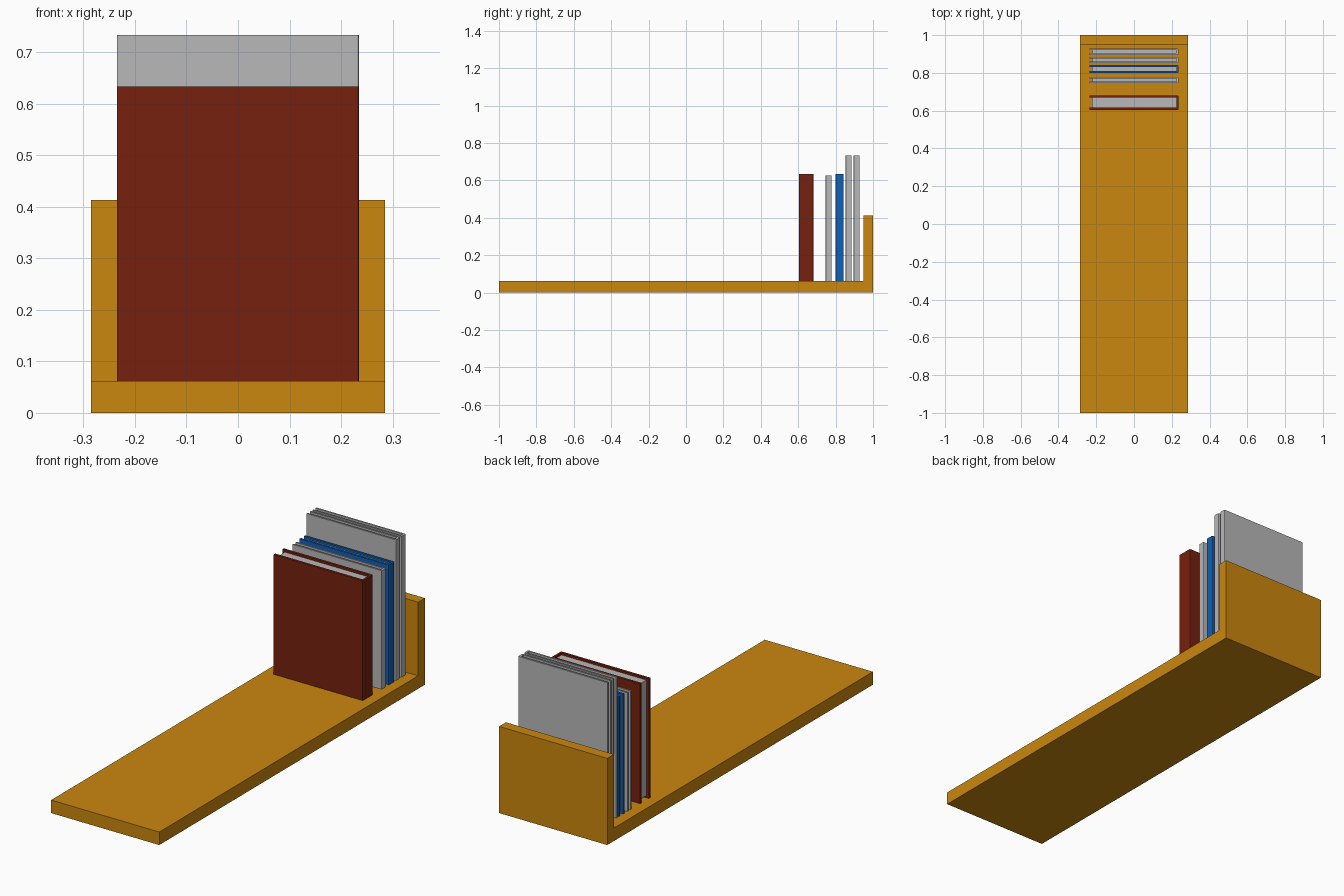
import bpy, bmesh

if "Cube" in bpy.data.objects:
    bpy.data.objects.remove(bpy.data.objects["Cube"])


def material(name, rgb):
    m = bpy.data.materials.new(name)
    m.diffuse_color = (*rgb, 1)
    m.use_nodes = True
    m.node_tree.nodes["Principled BSDF"].inputs["Base Color"].default_value = m.diffuse_color
    return m


wood = material("warm_wood", (0.60, 0.242, 0.0045))
red = material("dark_red", (0.18, 0.0150, 0.0045))
blue = material("bright_blue", (0.005, 0.12, 0.47))
grey = material("light_grey", (0.48, 0.48, 0.48))


def prism(name, outline, axis, lo, hi, mat):
    """Extrude a 2D outline along x (outline is y,z) or z (outline is x,y)."""
    bm = bmesh.new()
    place = (lambda a, b: (lo, a, b)) if axis == 'x' else (lambda a, b: (a, b, lo))
    face = bm.faces.new([bm.verts.new(place(a, b)) for a, b in outline])
    ext = bmesh.ops.extrude_face_region(bm, geom=[face])
    verts = [g for g in ext["geom"] if isinstance(g, bmesh.types.BMVert)]
    d = hi - lo
    bmesh.ops.translate(bm, verts=verts, vec=(d, 0, 0) if axis == 'x' else (0, 0, d))
    bmesh.ops.recalc_face_normals(bm, faces=bm.faces)
    me = bpy.data.meshes.new(name)
    bm.to_mesh(me)
    bm.free()
    me.materials.append(mat)
    ob = bpy.data.objects.new(name, me)
    bpy.context.collection.objects.link(ob)
    return ob


BASE = 0.062

# L-shaped shelf: board and upright end
prism("shelf", [(-1, 0), (1, 0), (1, 0.413), (0.949, 0.413), (0.949, BASE), (-1, BASE)],
      'x', -0.285, 0.285, wood)


def book(name, y0, y1, top, cover_mat, t):
    x0, x1, c = -0.235, 0.235, 0.004
    # wrap-around cover, open on the left, softened spine on the right
    outline = [(x0, y0), (x1 - c, y0), (x1 - c * 0.3, y0 + c * 0.3), (x1, y0 + c),
               (x1, y1 - c), (x1 - c * 0.3, y1 - c * 0.3), (x1 - c, y1), (x0, y1),
               (x0, y1 - t), (x1 - 0.01, y1 - t), (x1 - 0.01, y0 + t), (x0, y0 + t)]
    prism(name + "_cover", outline, 'z', BASE, top, cover_mat)
    # page block, recessed on its three open sides
    px0, px1 = x0 + 0.013, x1 - 0.01
    prism(name + "_pages", [(px0, y0 + t), (px1, y0 + t), (px1, y1 - t), (px0, y1 - t)],
          'z', BASE + 0.01, top - 0.01, grey)


# row of books, front to back
book("red_book", 0.604, 0.681, 0.633, red, 0.012)
book("short_grey_book", 0.746, 0.778, 0.627, grey, 0.008)
book("blue_book", 0.800, 0.842, 0.633, blue, 0.010)
book("tall_grey_book_front", 0.853, 0.885, 0.733, grey, 0.008)
book("tall_grey_book_back", 0.896, 0.928, 0.733, grey, 0.008)
